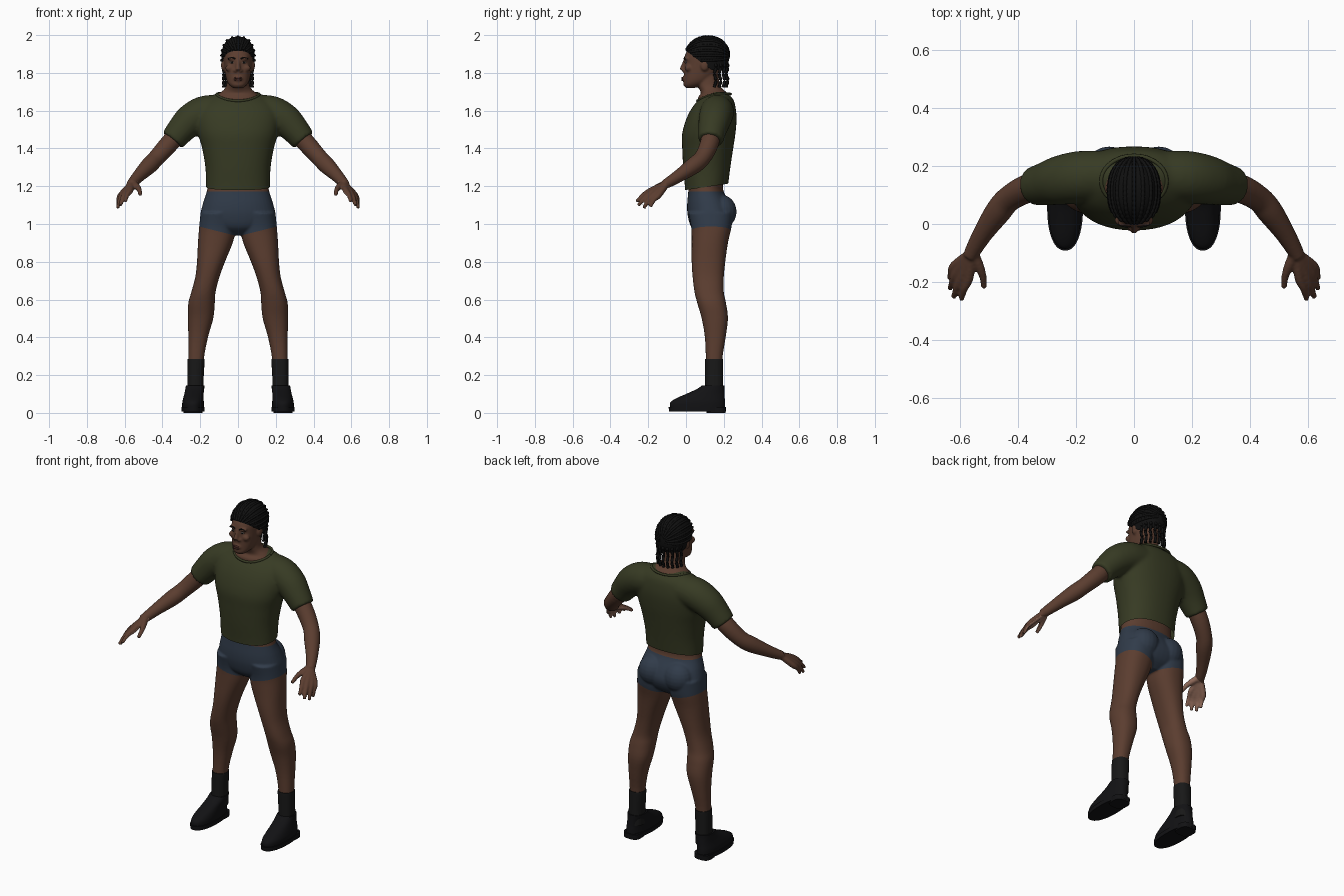
import bpy, bmesh, math
from mathutils import Vector, Matrix
from mathutils.bvhtree import BVHTree

if "Cube" in bpy.data.objects:
    bpy.data.objects.remove(bpy.data.objects["Cube"])


def material(name, *rgb):
    m = bpy.data.materials.new(name)
    m.use_nodes = True
    m.diffuse_color = (*rgb, 1)
    m.node_tree.nodes["Principled BSDF"].inputs["Base Color"].default_value = (*rgb, 1)
    return m


SKIN = material("brown skin", .105, .047, .029)
PALM = material("light palm", .29, .15, .105)
SHORTS = material("slate blue cloth", .030, .044, .068)
SHIRT = material("olive cloth", .038, .043, .017)
BLACK = material("black hair", .005, .005, .005)
SOCK = material("black knit", .009, .009, .009)
LEATHER = material("black leather", .006, .006, .007)
LIP = material("dark lip", .07, .026, .02)
EYE = material("eye white", .22, .19, .17)


def spline(rows, k=4):
    """Catmull-Rom through tuples of numbers."""
    out = []
    for i in range(len(rows) - 1):
        a, b, c, d = (rows[max(i - 1, 0)], rows[i], rows[i + 1], rows[min(i + 2, len(rows) - 1)])
        for j in range(k):
            t = j / k
            out.append([q + .5 * t * (r - p + t * (2 * p - 5 * q + 4 * r - s + t * (3 * (q - r) + s - p)))
                        for p, q, r, s in zip(a, b, c, d)])
    return out + [list(rows[-1])]


def loft(bm, rings):
    vs = [[bm.verts.new(p) for p in ring] for ring in rings]
    n = len(vs[0])
    for a, b in zip(vs, vs[1:]):
        for i in range(n):
            bm.faces.new((a[i], a[(i + 1) % n], b[(i + 1) % n], b[i]))
    bm.faces.new(vs[0][::-1])
    bm.faces.new(vs[-1])


def stack(bm, rows, side=1, n=40, power=2.25, k=4):
    """Horizontal rings given as (z, centre x, half width, front y, back y)."""
    def bend(v):
        return math.copysign(abs(v) ** (2 / power), v)
    angles = [math.tau * i / n for i in range(n)]
    loft(bm, [[(side * cx + rx * bend(math.cos(a)), (y0 + y1) / 2 + (y1 - y0) / 2 * bend(math.sin(a)), z)
               for a in angles] for z, cx, rx, y0, y1 in spline(rows, k)])


def tube(bm, pts, side=1, n=14, k=4):
    """Round limb through (x, y, z, radius)."""
    pts = [(Vector((side * p[0], p[1], p[2])), p[3]) for p in spline(pts, k)]
    rings = []
    for i, (c, r) in enumerate(pts):
        d = pts[min(i + 1, len(pts) - 1)][0] - pts[max(i - 1, 0)][0]
        q = d.to_track_quat('Z', 'Y')
        rings.append([c + q @ Vector((r * math.cos(math.tau * j / n), r * math.sin(math.tau * j / n), 0))
                      for j in range(n)])
    loft(bm, rings)


def ball(bm, c, r, side=1):
    m = Matrix.Translation((side * c[0], c[1], c[2])) @ Matrix.Diagonal((*r, 1))
    bmesh.ops.create_uvsphere(bm, u_segments=20, v_segments=12, radius=1, matrix=m)


def finish(name, bm, *mats):
    mesh = bpy.data.meshes.new(name)
    bmesh.ops.recalc_face_normals(bm, faces=bm.faces)
    bm.to_mesh(mesh)
    bm.free()
    for m in mats:
        mesh.materials.append(m)
    mesh.polygons.foreach_set("use_smooth", [True] * len(mesh.polygons))
    mesh.set_sharp_from_angle(angle=math.radians(55))
    obj = bpy.data.objects.new(name, mesh)
    bpy.context.collection.objects.link(obj)
    return obj


def fuse(bm, voxel, rounds):
    """Merge overlapping volumes into one smooth skin."""
    tmp = finish("fuse_helper", bm)
    mod = tmp.modifiers.new("fuse", 'REMESH')
    mod.mode, mod.voxel_size = 'VOXEL', voxel
    mod = tmp.modifiers.new("relax", 'SMOOTH')
    mod.factor, mod.iterations = .5, rounds
    bpy.context.view_layer.update()
    out = bmesh.new()
    out.from_object(tmp, bpy.context.evaluated_depsgraph_get())
    bpy.data.objects.remove(tmp)
    return out


def cut(bm, co, normal, clear=False):
    bmesh.ops.bisect_plane(bm, geom=bm.verts[:] + bm.edges[:] + bm.faces[:], plane_co=co,
                           plane_no=normal, clear_inner=clear)


# Body: pelvis, neck and head
bm = bmesh.new()
stack(bm, [(.94, 0, .05, .08, .18), (.98, 0, .15, .03, .23), (1.04, 0, .196, .010, .255),
           (1.10, 0, .188, .006, .24), (1.17, 0, .166, .012, .20), (1.22, 0, .158, .015, .195), (1.28, 0, .15, .02, .2)])
stack(bm, [(1.58, 0, .09, .08, .21), (1.66, 0, .115, .062, .235), (1.69, 0, .100, .078, .222),
           (1.71, 0, .076, .073, .2), (1.74, 0, .060, .06, .178), (1.82, 0, .055, .06, .17)])
stack(bm, [(1.72, 0, .025, .0, .045), (1.735, 0, .045, -.013, .09), (1.76, 0, .060, -.012, .13),
           (1.80, 0, .069, -.011, .17), (1.85, 0, .075, -.008, .2), (1.885, 0, .076, -.008, .205),
           (1.92, 0, .072, .008, .2), (1.95, 0, .058, .035, .18), (1.98, 0, .03, .08, .14)])
tube(bm, [(0, -.004, 1.87, .009), (0, -.014, 1.84, .011), (0, -.021, 1.815, .015)])
ball(bm, (0, -.010, 1.768), (.026, .012, .014))
for s in (1, -1):
    ball(bm, (.014, -.010, 1.812), (.011, .012, .009), s)
    ball(bm, (.030, .002, 1.876), (.028, .014, .009), s)
    ball(bm, (.045, .012, 1.825), (.022, .018, .018), s)
    ball(bm, (.078, .098, 1.84), (.012, .022, .030), s)
    ball(bm, (.085, .185, 1.065), (.088, .083, .09), s)
    # Legs
    stack(bm, [(1.06, .10, .098, .012, .25), (.98, .108, .098, .028, .24), (.90, .12, .092, .03, .222),
               (.80, .143, .074, .03, .208), (.72, .162, .064, .035, .2), (.64, .183, .064, .045, .2),
               (.58, .193, .070, .06, .212), (.50, .198, .067, .083, .222), (.40, .211, .052, .1, .21),
               (.28, .222, .041, .105, .192), (.12, .225, .038, .105, .19)], s)
    # Arms
    tube(bm, [(.27, .14, 1.53, .05), (.36, .125, 1.43, .05), (.43, .088, 1.352, .045), (.47, .042, 1.31, .045),
              (.52, -.03, 1.26, .035), (.555, -.09, 1.222, .028), (.568, -.115, 1.21, .024)], s, 20)
    # Palm and fingers: knuckle, then tip
    for k, t, r in (((.570, -.183, 1.178), (.597, -.262, 1.118), .0125), ((.592, -.178, 1.168), (.623, -.253, 1.097), .013),
                    ((.609, -.164, 1.159), (.636, -.224, 1.084), .0125), ((.620, -.145, 1.152), (.638, -.188, 1.09), .0115)):
        mid = [(a + b) / 2 for a, b in zip(k, t)]
        tube(bm, [(.562, -.1, 1.215, .017), (*k, .017), (mid[0] + .003, mid[1] - .003, mid[2] + .006, r), (*t, r * .75)], s)
    tube(bm, [(.556, -.1, 1.215, .02), (.535, -.145, 1.198, .017), (.522, -.182, 1.18, .013), (.518, -.22, 1.155, .01)], s)
bm = fuse(bm, .006, 3)

# Shorts and palms as regions of the body
cut(bm, (0, 0, 1.172), (0, 0, 1))
for s in (1, -1):
    cut(bm, (0, 0, .935), (-.25 * s, 0, 1))
palm_dir = Vector((-.62, .2, -.76)).normalized()
bm.normal_update()
for f in bm.faces:
    c, n = f.calc_center_median(), f.normal.copy()
    n.x = math.copysign(1, c.x) * n.x
    if .935 + .25 * abs(c.x) < c.z < 1.172 and abs(c.x) < .3:
        f.material_index = 1
    elif abs(c.x) > .5 and c.y < -.1 and n.dot(palm_dir) > .35:
        f.material_index = 2
face = BVHTree.FromBMesh(bm)
finish("body", bm, SKIN, SHORTS, PALM)


def on_face(x, z, lift=0.0):
    p = face.ray_cast(Vector((x, -1, z)), Vector((0, 1, 0)))[0]
    return x, p.y - lift, z


# Eyes, brows and lips
for s, label in ((1, "left"), (-1, "right")):
    for part, mat, r, lift in (("eye", EYE, (.012, .004, .0055), 0), ("iris", BLACK, (.005, .003, .005), .003)):
        bm = bmesh.new()
        ball(bm, on_face(.031 * s, 1.856, lift), r)
        finish(f"{label}_{part}", bm, mat)
    bm = bmesh.new()
    tube(bm, [(*on_face(x * s, z), .0035) for x, z in ((.014, 1.874), (.032, 1.881), (.052, 1.874))], n=8)
    finish(f"{label}_brow", bm, BLACK)
bm = bmesh.new()
for z in (1.773, 1.762):
    ball(bm, on_face(0, z), (.022, .005, .0055))
finish("lips", bm, LIP)

# Shirt with sleeves and a sloping open hem
bm = bmesh.new()
stack(bm, [(1.14, 0, .170, -.003, .215), (1.20, 0, .169, -.006, .222), (1.30, 0, .173, -.015, .235),
           (1.40, 0, .190, -.02, .25), (1.48, 0, .212, -.02, .262), (1.56, 0, .222, .003, .268),
           (1.62, 0, .205, .035, .262), (1.66, 0, .165, .07, .25), (1.69, 0, .115, .11, .222), (1.70, 0, .09, .13, .2)])
for s in (1, -1):
    tube(bm, [(.09, .168, 1.60, .085), (.18, .163, 1.588, .09), (.25, .152, 1.55, .086),
              (.30, .14, 1.50, .076), (.347, .13, 1.443, .066)], s, 28)
bm = fuse(bm, .01, 5)
cut(bm, (0, 0, 1.18), (0, -.15, 1), True)
finish("shirt", bm, SHIRT)

# Rolled collar
bm = bmesh.new()
ring = []
for i in range(25):
    a = math.tau * i / 24
    ring.append((.113 * math.cos(a), .148 + .088 * math.sin(a), 1.678 + .018 * math.sin(a) + .008 * math.cos(2 * a), .007))
tube(bm, ring, n=8, k=2)
finish("collar", bm, SHIRT)

# Socks and shoes
for s, label in ((1, "left"), (-1, "right")):
    bm = bmesh.new()
    stack(bm, [(.285, .222, .044, .101, .196), (.27, .222, .045, .1, .197), (.18, .225, .043, .1, .197), (.08, .226, .043, .1, .197)], s)
    finish(f"{label}_sock", bm, SOCK)
    bm = bmesh.new()
    stack(bm, [(.025, .238, .057, -.085, .207), (.055, .238, .057, -.083, .207), (.078, .236, .054, -.05, .205),
               (.10, .233, .051, .0, .204), (.125, .229, .050, .055, .203), (.145, .227, .049, .085, .203)], s)
    finish(f"{label}_shoe", bm, LEATHER)
    bm = bmesh.new()
    stack(bm, [(.008, .238, .061, -.09, .211), (.032, .238, .062, -.092, .212)], s, k=1)
    stack(bm, [(0, .238, .050, .11, .209), (.03, .238, .052, .1, .211)], s, k=1, power=3)
    finish(f"{label}_sole", bm, LEATHER)


# Hair cap trimmed at the hairline
def hairline(y):
    return max(1.925 - .75 * (y + .01), 1.815)


bm = bmesh.new()
stack(bm, [(1.79, 0, .076, .01, .2), (1.84, 0, .085, -.002, .222), (1.89, 0, .088, -.004, .228),
           (1.93, 0, .082, .006, .22), (1.965, 0, .064, .035, .195), (1.983, 0, .042, .065, .165), (1.992, 0, .012, .1, .13)])
scalp = BVHTree.FromBMesh(bm)
cut(bm, (0, -.01, 1.925), (0, .75, 1), True)
cut(bm, (0, 0, 1.815), (0, 0, 1), True)
finish("hair_cap", bm, BLACK)

# Braided rows running front to back over the cap
bm = bmesh.new()
centre = Vector((0, .112, 1.885))
for i in range(-6, 7):
    a = math.radians(17 * i)
    row = []
    for j in range(2, 39):
        t = math.pi * j / 40
        d = Vector((math.sin(a) * math.sin(t), -math.cos(t), math.cos(a) * math.sin(t)))
        p = scalp.ray_cast(centre, d)[0]
        if p and p.z > hairline(p.y) + .003:
            row.append((*p, .006 + .0015 * (j % 2)))
    if len(row) > 2:
        tube(bm, row, n=8, k=2)
# Loose braids at the nape
for i in range(-4, 5):
    a = math.radians(19 * i)
    x, y = .078 * math.sin(a), .135 + .083 * math.cos(a)
    tube(bm, [(x, y + .004 * math.sin(j), 1.85 - .0115 * j, .007 + .002 * (j % 2)) for j in range(12)], n=8, k=2)
finish("braids", bm, BLACK)
